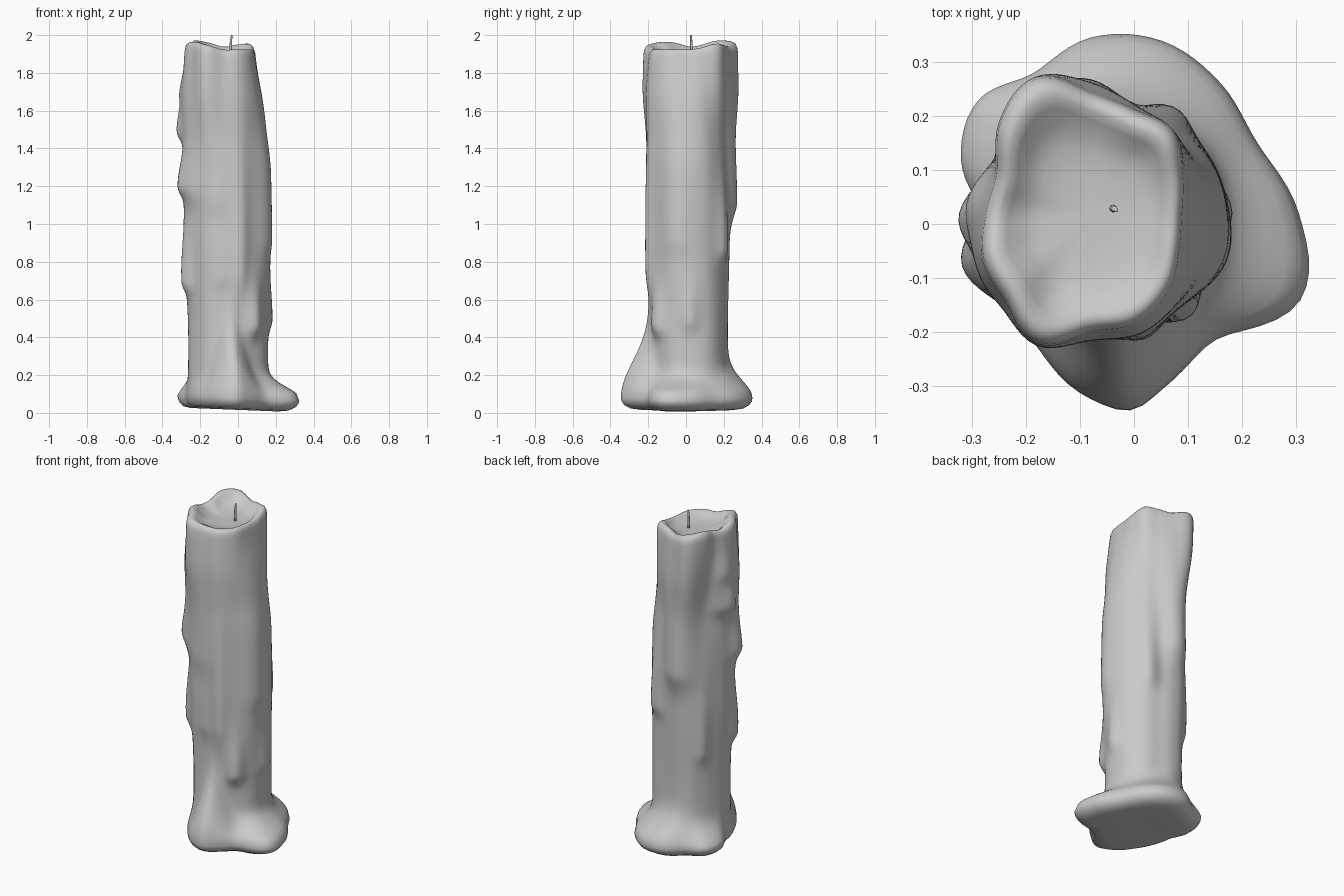
import bpy, bmesh, math
from mathutils import Vector

cube = bpy.data.objects.get("Cube")
if cube:
    bpy.data.objects.remove(cube, do_unlink=True)

CX, CY = -0.08, 0.02      # axis of the wax column
SIDES = 96

# Outline radii at sixteen even directions, counter-clockwise from +x
FOOT = [.385, .335, .34, .345, .325, .28, .295, .26, .2, .2, .22, .265, .34, .345, .33, .42]
BODY = [.25, .245, .225, .205, .21, .215, .2, .195, .205, .21, .21, .22, .22, .235, .24, .255]
RIM = [.17, .19, .225, .21, .22, .27, .245, .19, .195, .215, .222, .26, .22, .222, .205, .178]
# Height of the uneven rim in the same directions
RIM_Z = [1.925, 1.935, 1.955, 1.95, 1.94, 1.965, 1.972, 1.95,
         1.94, 1.96, 1.965, 1.95, 1.925, 1.925, 1.925, 1.925]

# Wax drips: direction in degrees, height of the tip, tail length, width, thickness
# (a negative thickness is a shallow hollow)
DRIPS = [
    (175, 1.7, .12, 16, .018), (182, 1.49, .14, 15, .038), (200, 1.2, .16, 14, .035),
    (218, 1.2, .5, 18, .028), (203, .69, .25, 14, .035), (160, 1.5, .3, 13, .015),
    (135, .63, .35, 12, .02), (52, .87, .35, 14, .032), (293, .74, .6, 11, .02),
    (314, .46, .22, 12, .04), (0, .49, .2, 11, .022), (268, .72, .3, 12, .012),
    (345, .92, .4, 20, .012), (95, 1.12, .55, 22, .04), (262, 1.15, .5, 22, .014),
    (42, 1.62, .3, 24, -.022), (138, 1.6, .25, 20, -.025),
]


def outline(values, deg):
    """Smooth closed interpolation of values given at even directions."""
    n = len(values)
    f = (deg % 360) / 360 * n
    i = int(f)
    t = f - i
    a, b, c, d = (values[(i + k) % n] for k in (-1, 0, 1, 2))
    return b + t * (c - a + t * (2 * a - 5 * b + 4 * c - d + t * (3 * (b - c) + d - a))) / 2


def smooth(lo, hi, v):
    t = max(0, min(1, (v - lo) / (hi - lo)))
    return t * t * (3 - 2 * t)


def bump(deg, centre, width):
    d = (deg - centre + 180) % 360 - 180
    return math.exp(-(d / width) ** 2)


def foot_radius(deg):
    return outline(FOOT, deg) + 0.024 * bump(deg, 282, 9)


def wax_radius(deg, z):
    narrow = 0.06 + 0.05 * bump(deg, 190, 40) - 0.06 * bump(deg, 45, 40)
    body = outline(BODY, deg) * (1 - narrow * (1 - smooth(0.4, 0.95, z)))
    r = body + (outline(RIM, deg) - body) * smooth(1.25, 1.94, z)
    r += 0.012 * math.sin(math.pi * smooth(1.4, 1.95, z))
    for angle, tip, tail, width, thick in DRIPS:
        length = tail if z > tip or thick < 0 else max(0.06, 0.2 * tail)
        r += thick * bump(deg, angle, width) * math.exp(-((z - tip) / length) ** 2)
    # Spreading foot, with a long run of wax down the front
    spread = 0.08 + 0.19 * bump(deg, 280, 22) + 0.05 * bump(deg, 90, 40)
    w = math.exp(-(max(0, z - 0.08) / spread) ** 2)
    return r + (foot_radius(deg) - r) * w


def place(deg, r, z):
    a = math.radians(deg)
    return Vector((CX + r * math.cos(a), CY + r * math.sin(a), z))


def loft(name, rings, mat):
    """Skin a stack of closed rings and cap both ends with a fan."""
    bm = bmesh.new()
    rows = [[bm.verts.new(p) for p in ring] for ring in rings]
    n = len(rows[0])
    for lower, upper in zip(rows, rows[1:]):
        for i in range(n):
            j = (i + 1) % n
            bm.faces.new((lower[i], lower[j], upper[j], upper[i]))
    for row in (rows[0], rows[-1]):
        hub = bm.verts.new(sum((v.co for v in row), Vector()) / n)
        for i in range(n):
            bm.faces.new((row[i], row[(i + 1) % n], hub))
    bmesh.ops.recalc_face_normals(bm, faces=bm.faces)
    for f in bm.faces:
        f.smooth = True
    mesh = bpy.data.meshes.new(name)
    bm.to_mesh(mesh)
    bm.free()
    mesh.materials.append(mat)
    obj = bpy.data.objects.new(name, mesh)
    bpy.context.collection.objects.link(obj)


def material(name, value):
    colour = (value, value, value, 1)
    m = bpy.data.materials.new(name)
    m.use_nodes = True
    m.diffuse_color = colour
    bsdf = next(n for n in m.node_tree.nodes if n.type == "BSDF_PRINCIPLED")
    bsdf.inputs["Base Color"].default_value = colour
    return m


wax = material("grey_wax", 0.6)
angles = [360 * i / SIDES for i in range(SIDES)]
rings = []

# Underside and rounded edge of the foot, tilted slightly towards +x
for scale, lift in [(.3, .006), (.72, 0), (.86, .007), (.95, .025), (.99, .045), (1, .062)]:
    ring = []
    for d in angles:
        p = place(d, foot_radius(d) * scale, 0)
        p.z = max(0, 0.016 - 0.04 * p.x) + lift
        ring.append(p)
    rings.append(ring)

# Column with drips
z = 0.105
while z < 1.85:
    rings.append([place(d, wax_radius(d, z), z) for d in angles])
    z += 0.018

# Soft rounded rim
for scale, drop in [(1, .05), (.985, .025), (.95, .008), (.9, .001), (.84, .002), (.76, .013)]:
    rings.append([place(d, wax_radius(d, 1.9) * scale, outline(RIM_Z, d) - drop) for d in angles])

# Shallow melted pool, levelling out towards the middle
for scale, level, follow in [(.64, 1.908, .4), (.48, 1.899, .2), (.3, 1.895, .06), (.1, 1.893, 0)]:
    rings.append([place(d, outline(RIM, d) * scale,
                        level + follow * (outline(RIM_Z, d) - 1.94)) for d in angles])
loft("candle_wax", rings, wax)

# Thin bent wick
wick_rings = []
for x, y, z, r in [(-.038, .028, 1.88, .007), (-.039, .029, 1.93, .007),
                   (-.037, .028, 1.97, .006), (-.033, .026, 2.0, .004)]:
    wick_rings.append([Vector((x + r * math.cos(k * math.pi / 4),
                               y + r * math.sin(k * math.pi / 4), z)) for k in range(8)])
loft("wick", wick_rings, wax)
